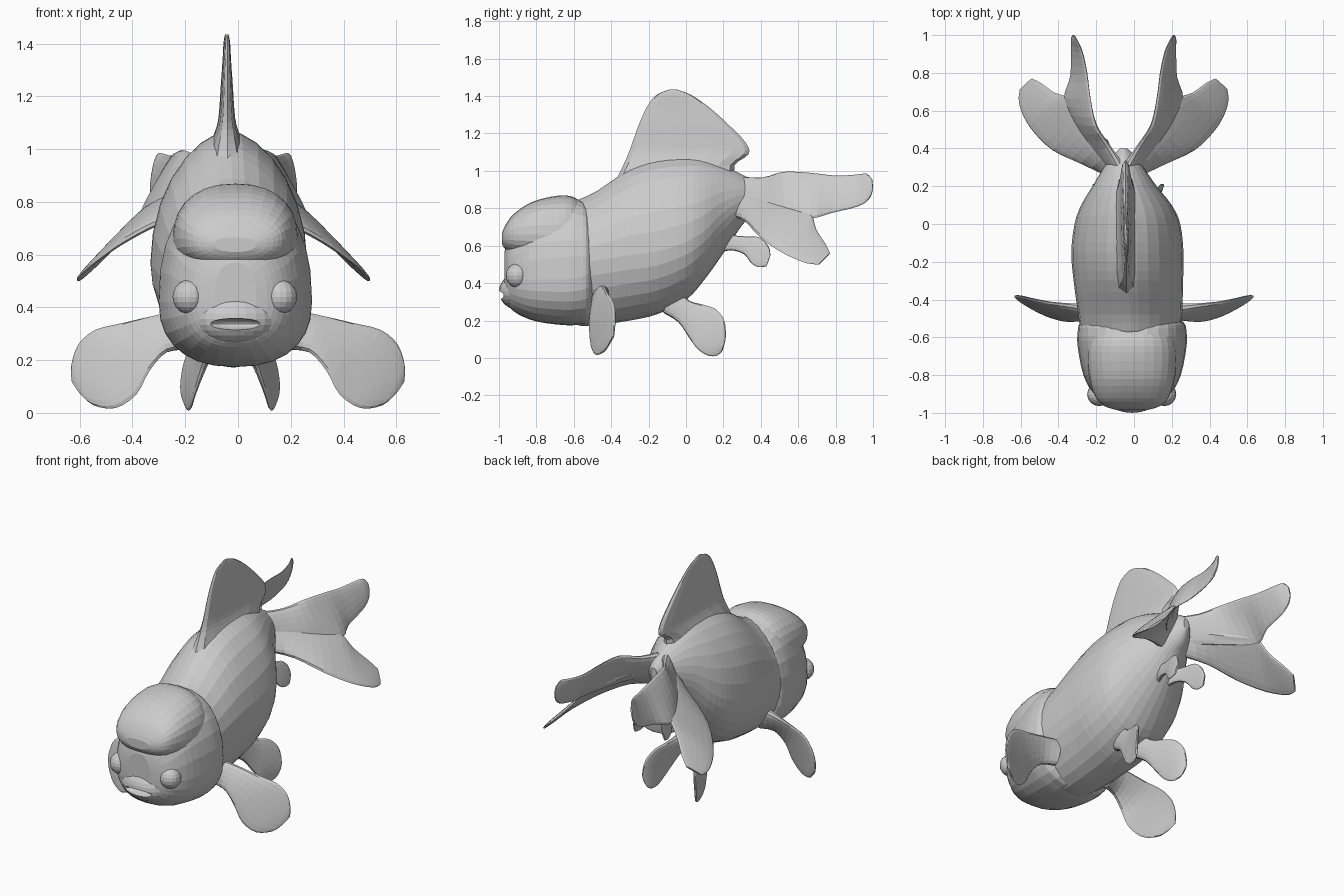
import bpy, bmesh, math
from mathutils import Vector


def spline(rows, steps):
    """Catmull-Rom interpolation of equal-length rows of numbers."""
    out, n = [], len(rows)
    for i in range(n - 1):
        a, b, c, d = (rows[max(i - 1, 0)], rows[i], rows[i + 1], rows[min(i + 2, n - 1)])
        for k in range(steps):
            t = k / steps
            out.append([0.5 * (2 * q + (r - p) * t + (2 * p - 5 * q + 4 * r - s) * t * t
                               + (3 * q - p - 3 * r + s) * t ** 3)
                        for p, q, r, s in zip(a, b, c, d)])
    return out + [list(rows[-1])]


def loft(name, rings):
    """Skin closed rings and cap both ends."""
    bm = bmesh.new()
    vs = [[bm.verts.new(p) for p in r] for r in rings]
    n = len(vs[0])
    for r0, r1 in zip(vs, vs[1:]):
        for j in range(n):
            bm.faces.new((r0[j], r0[(j + 1) % n], r1[(j + 1) % n], r1[j]))
    bm.faces.new(vs[0])
    bm.faces.new(vs[-1])
    bmesh.ops.recalc_face_normals(bm, faces=bm.faces)
    me = bpy.data.meshes.new(name)
    bm.to_mesh(me)
    bm.free()
    ob = bpy.data.objects.new(name, me)
    bpy.context.collection.objects.link(ob)
    return ob


def trunk(name, sections, power, top_power=None, seg=28):
    """Egg-shaped cross-sections: y, centre x, widest z, top, bottom, half width."""
    rings = []
    for y, cx, zm, top, bot, hw in spline(sections, 3):
        ring = []
        for j in range(seg):
            a = 2 * math.pi * j / seg
            c, s = math.cos(a), math.sin(a)
            h = (top - zm) if s > 0 else (zm - bot)
            pw = top_power if top_power and s > 0 else power
            ring.append((cx + hw * math.copysign(abs(c) ** pw, c), y,
                         zm + h * math.copysign(abs(s) ** power, s)))
        rings.append(ring)
    return loft(name, rings)


def fin(name, rows, mirror_x=None, k=8):
    """Thin blade between two edges; row = edge A xyz, edge B xyz, half thickness."""
    st = spline(rows, 3)
    mids = [(Vector(r[:3]) + Vector(r[3:6])) / 2 for r in st]
    rings = []
    for i, r in enumerate(st):
        a, b = Vector(r[:3]), Vector(r[3:6])
        along = mids[min(i + 1, len(st) - 1)] - mids[max(i - 1, 0)]
        nrm = (b - a).cross(along).normalized()
        up, down = [], []
        for j in range(k + 1):
            w = math.pi * j / k
            p = a.lerp(b, (1 - math.cos(w)) / 2)
            o = nrm * r[6] * math.sin(w) ** 0.7 if 0 < j < k else Vector()
            up.append(p + o)
            if 0 < j < k:
                down.append(p - o)
        rings.append(up + down[::-1])
    if mirror_x is None:
        return loft(name, rings)
    loft("right_" + name, rings)
    loft("left_" + name, [[(2 * mirror_x - p.x, p.y, p.z) for p in r] for r in rings])


def ball(name, loc, radii, seg=20, rings=12):
    bpy.ops.mesh.primitive_uv_sphere_add(segments=seg, ring_count=rings, location=loc)
    ob = bpy.context.object
    ob.name = name
    ob.scale = radii
    return ob


# Body, narrow along the back and tapering to the tail root
trunk("body", [
    (-.72, -.01, .50, .72, .26, .20), (-.60, -.015, .50, .83, .18, .26),
    (-.48, -.02, .52, .89, .175, .275), (-.30, -.03, .55, 1.01, .20, .29),
    (-.15, -.035, .57, 1.06, .235, .297), (0, -.035, .62, 1.07, .31, .28),
    (.10, -.04, .68, 1.06, .42, .24), (.20, -.05, .78, 1.03, .56, .17),
    (.30, -.055, .84, .98, .71, .105), (.36, -.055, .86, .95, .77, .06),
    (.40, -.055, .88, .91, .84, .02)], 1.0, 1.2)

# Head with a step behind it
head = trunk("head", [
    (-.97, -.01, .44, .57, .34, .08), (-.95, -.01, .43, .63, .28, .145),
    (-.90, -.01, .42, .70, .235, .205), (-.80, -.01, .42, .80, .195, .258),
    (-.65, -.01, .42, .85, .175, .288), (-.57, -.01, .43, .845, .178, .288),
    (-.52, -.01, .45, .80, .19, .272), (-.47, -.01, .47, .62, .28, .19)], .86)

# Swollen hood over the forehead
trunk("forehead_hood", [
    (-.985, -.01, .64, .665, .61, .08), (-.965, -.01, .65, .71, .58, .145),
    (-.92, -.01, .66, .77, .55, .192), (-.82, -.01, .66, .835, .53, .226),
    (-.68, -.01, .65, .868, .50, .238), (-.59, -.01, .64, .855, .52, .215),
    (-.54, -.01, .64, .79, .54, .15)], .85)

# Muzzle with the mouth slit cut in
muzzle = ball("muzzle", (-.01, -.89, .355), (.16, .11, .10), 24, 14)
cutter = ball("mouth_cutter", (-.01, -1.0, .336), (.11, .05, .022), 20, 10)
cutter.hide_render = True
cutter.hide_set(True)
for ob in (muzzle, head):
    m = ob.modifiers.new("mouth", 'BOOLEAN')
    m.operation = 'DIFFERENCE'
    m.object = cutter

# Eyes
for side, name in ((1, "right_eye"), (-1, "left_eye")):
    ball(name, (-.012 + side * .172, -.902, .44), (.064, .062, .065), 16, 10)

# Dorsal fin, flared where it meets the back
fin("dorsal_fin", [
    (-.04, -.38, .94, -.045, .27, .94, .085), (-.04, -.34, 1.02, -.045, .26, 1.03, .06),
    (-.04, -.305, 1.10, -.045, .335, 1.09, .036), (-.04, -.28, 1.17, -.045, .32, 1.15, .028),
    (-.04, -.255, 1.24, -.045, .235, 1.24, .023), (-.04, -.21, 1.34, -.045, .13, 1.335, .016),
    (-.04, -.16, 1.405, -.045, .03, 1.405, .012), (-.04, -.09, 1.435, -.045, -.05, 1.435, .006)])

# Twin tail: an upper and a lower lobe on each side, overlapping along a mid line
fin("tail_upper_lobe", [
    (-.06, .28, .97, -.01, .27, .81, .035), (.02, .41, .965, .11, .40, .795, .022),
    (.09, .52, .995, .205, .54, .765, .018), (.12, .66, .99, .26, .665, .745, .014),
    (.14, .80, .975, .225, .78, .775, .013), (.165, .91, .98, .22, .92, .81, .012),
    (.19, .965, .985, .22, .98, .85, .010), (.205, .995, .955, .215, 1.0, .90, .005)], -.055)
fin("tail_lower_lobe", [
    (-.03, .28, .89, .02, .265, .75, .035), (.07, .42, .86, .17, .32, .725, .022),
    (.165, .55, .82, .32, .39, .65, .018), (.24, .665, .775, .42, .485, .58, .014),
    (.31, .695, .69, .475, .57, .535, .013), (.38, .745, .61, .50, .65, .505, .011),
    (.43, .77, .56, .495, .71, .50, .006)], -.055)

# Pectoral fins
fin("pectoral_fin", [
    (.20, -.44, .39, .19, -.48, .24, .045), (.31, -.43, .37, .27, -.505, .23, .026),
    (.44, -.415, .34, .335, -.515, .16, .015), (.54, -.395, .315, .385, -.51, .07, .013),
    (.605, -.38, .26, .465, -.485, .018, .012), (.632, -.38, .18, .55, -.44, .03, .010),
    (.63, -.385, .12, .60, -.41, .075, .005)], 0)

# Pelvic fins
fin("pelvic_fin", [
    (.03, -.04, .36, .03, -.12, .24, .035), (.055, .02, .305, .06, -.04, .19, .024),
    (.08, .09, .285, .09, .015, .11, .015), (.11, .16, .26, .11, .06, .05, .013),
    (.14, .205, .20, .12, .11, .015, .012), (.155, .213, .12, .13, .16, .01, .010),
    (.155, .205, .075, .14, .19, .03, .005)], -.03)

# Anal fins
fin("anal_fin", [
    (-.02, .20, .68, -.02, .17, .56, .02), (-.005, .26, .655, 0, .24, .575, .016),
    (.01, .32, .65, .02, .31, .555, .011), (.025, .39, .645, .04, .35, .505, .010),
    (.04, .44, .60, .05, .39, .485, .009), (.05, .452, .55, .055, .43, .49, .005)], -.05)
